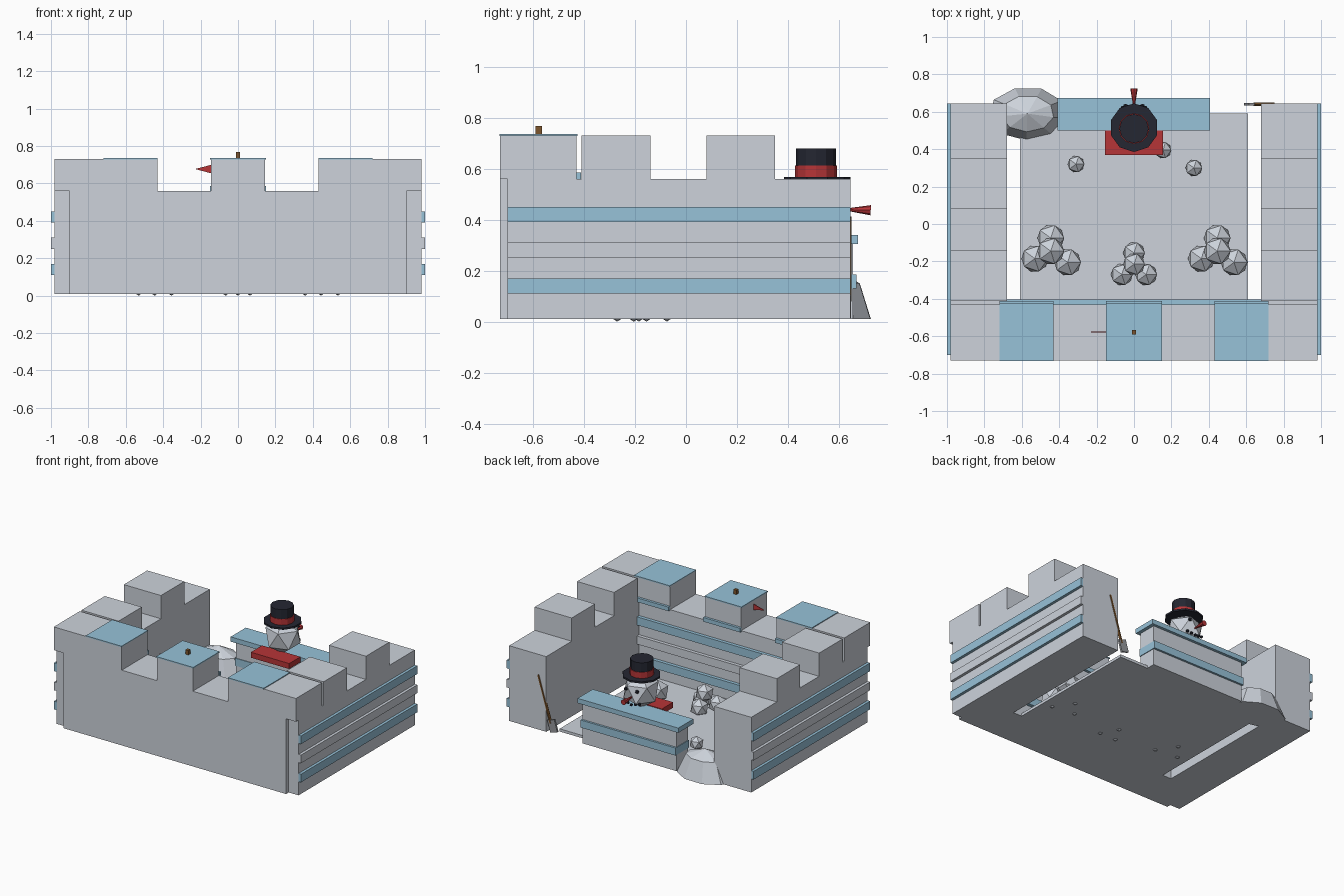
import bpy, math
from mathutils import Vector

if "Cube" in bpy.data.objects:
    bpy.data.objects.remove(bpy.data.objects["Cube"], do_unlink=True)


def material(name, r, g, b):
    m = bpy.data.materials.new(name)
    m.use_nodes = True
    m.diffuse_color = (r, g, b, 1)
    m.node_tree.nodes["Principled BSDF"].inputs["Base Color"].default_value = (r, g, b, 1)
    return m


SNOW = material("snow", 0.61, 0.65, 0.71)
ICE = material("ice_blue", 0.31, 0.54, 0.69)
RED = material("red", 0.47, 0.035, 0.038)
COAL = material("coal_black", 0.018, 0.02, 0.032)
WOOD = material("wood_brown", 0.2, 0.09, 0.025)
METAL = material("metal_grey", 0.3, 0.31, 0.33)


def finish(name, mat):
    ob = bpy.context.object
    ob.name = name
    ob.data.materials.append(mat)
    return ob


def box(name, mat, x0, x1, y0, y1, z0, z1):
    bpy.ops.mesh.primitive_cube_add(size=1, location=((x0 + x1) / 2, (y0 + y1) / 2, (z0 + z1) / 2))
    ob = finish(name, mat)
    ob.scale = (abs(x1 - x0), y1 - y0, z1 - z0)
    return ob


def ball(name, mat, x, y, z, r):
    bpy.ops.mesh.primitive_ico_sphere_add(subdivisions=1, radius=r, location=(x, y, z))
    return finish(name, mat)


def cone(name, mat, start, end, r0, r1, sides):
    a, b = Vector(start), Vector(end)
    bpy.ops.mesh.primitive_cone_add(vertices=sides, radius1=r0, radius2=r1,
                                    depth=(b - a).length, location=(a + b) / 2)
    ob = finish(name, mat)
    ob.rotation_euler = (b - a).to_track_quat('Z', 'Y').to_euler()
    return ob


def mesh(name, mat, verts, faces):
    me = bpy.data.meshes.new(name)
    me.from_pydata(verts, [], faces)
    me.materials.append(mat)
    ob = bpy.data.objects.new(name, me)
    bpy.context.collection.objects.link(ob)
    return ob


BASE, LOW, TOP = 0.01, 0.56, 0.73
BANDS = [("lower_band", ICE, 0.11), ("middle_band", SNOW, 0.25), ("upper_band", ICE, 0.39)]

# Floor and front wall
box("floor", SNOW, -0.61, 0.61, -0.45, 0.59, BASE, 0.03)
box("front_wall", SNOW, -0.9, 0.9, -0.73, -0.43, BASE, LOW)
for name, mat, z in BANDS:
    box("front_inner_" + name, mat, -0.68, 0.68, -0.43, -0.405, z, z + 0.06)

# Front merlons with ice caps and inner ledges
for name, x0, x1, c0, c1 in (("right", -0.98, -0.43, -0.72, -0.43),
                             ("middle", -0.145, 0.145, -0.15, 0.15),
                             ("left", 0.43, 0.98, 0.43, 0.72)):
    box(name + "_front_merlon", SNOW, x0, x1, -0.73, -0.43, LOW, TOP)
    box(name + "_merlon_cap", ICE, c0, c1, -0.732, -0.426, TOP - 0.002, TOP + 0.006)
    box(name + "_merlon_ledge", ICE, c0, c1, -0.43, -0.412, LOW - 0.005, LOW + 0.025)

# Side walls, mirrored
for side, s in (("right", -1), ("left", 1)):
    box(side + "_wall", SNOW, s * 0.68, s * 0.98, -0.7, 0.645, BASE, LOW)
    for i, (y0, y1) in enumerate(((-0.41, -0.14), (0.08, 0.35))):
        box(f"{side}_merlon_{i}", SNOW, s * 0.68, s * 0.98, y0, y1, LOW, TOP)
    for name, mat, z in BANDS:
        box(f"{side}_{name}", mat, s * 0.975, s, -0.7, 0.645, z, z + 0.06)

# Low back wall
box("back_wall", SNOW, -0.38, 0.38, 0.52, 0.655, BASE, 0.31)
box("back_counter", ICE, -0.41, 0.405, 0.5, 0.675, 0.305, 0.34)
box("back_band", ICE, -0.385, 0.385, 0.515, 0.67, 0.13, 0.185)

# Snow mound: rings of a squashed dome
N = 9
verts = [(-0.57 + 0.21 * k * math.cos(math.tau * i / N + 0.5),
          0.59 + 0.143 * k * math.sin(math.tau * i / N + 0.5), z)
         for k, z in ((1, BASE), (0.68, 0.15)) for i in range(N)]
verts.append((-0.57, 0.59, 0.2))
faces = [tuple(reversed(range(N)))]
for i in range(N):
    j = (i + 1) % N
    faces += [(i, j, N + j, N + i), (N + i, N + j, 2 * N)]
mesh("snow_mound", SNOW, verts, faces)

# Snowball piles and loose snowballs
for side, x in (("right", -0.445), ("left", 0.445)):
    for i, (dx, y, z) in enumerate(((0, -0.075, 0.08), (-0.085, -0.185, 0.08),
                                    (0.09, -0.205, 0.08), (0, -0.145, 0.19))):
        ball(f"{side}_pile_snowball_{i}", SNOW, x + dx, y, z, 0.08)
for i, (x, y, z) in enumerate(((0, -0.155, 0.065), (-0.065, -0.27, 0.065),
                               (0.065, -0.27, 0.065), (0, -0.215, 0.15))):
    ball(f"middle_pile_snowball_{i}", SNOW, x, y, z, 0.065)
for i, (x, y) in enumerate(((-0.31, 0.32), (0.32, 0.3), (0.155, 0.395))):
    ball(f"loose_snowball_{i}", SNOW, x, y, 0.07, 0.05)

# Snowman head, facing backwards
ball("snowman_head", SNOW, 0, 0.52, 0.455, 0.13)
cone("nose", RED, (0, 0.62, 0.44), (0, 0.725, 0.437), 0.003, 0.02, 8)
for s in (-1, 1):
    ball("eye", COAL, s * 0.045, 0.63, 0.49, 0.014)
for i in range(-2, 3):
    ball("mouth_coal", COAL, i * 0.03, 0.632 - 0.005 * abs(i), 0.385 + 0.007 * abs(i), 0.012)
box("scarf", RED, -0.155, 0.155, 0.37, 0.5, 0.305, 0.345)

# Top hat
cone("hat_brim", COAL, (0, 0.515, 0.555), (0, 0.515, 0.568), 0.13, 0.13, 10)
cone("hat_band", RED, (0, 0.51, 0.565), (0, 0.51, 0.612), 0.082, 0.082, 12)
cone("hat_crown", COAL, (0, 0.51, 0.61), (0, 0.51, 0.68), 0.078, 0.078, 12)

# Flag pole stub and pennant
box("flag_pole", WOOD, -0.012, 0.012, -0.59, -0.566, 0.6, 0.768)
verts = [(x, y, z) for y in (-0.579, -0.574)
         for x, z in ((-0.14, 0.7), (-0.14, 0.653), (-0.23, 0.677))]
mesh("pennant", RED, verts, [(0, 2, 1), (3, 4, 5), (0, 1, 4, 3), (1, 2, 5, 4), (2, 0, 3, 5)])

# Shovel leaning on the left wall end
cone("shovel_handle", WOOD, (0.645, 0.64, 0.08), (0.745, 0.64, 0.41), 0.01, 0.01, 6)
blade = box("shovel_blade", METAL, 0.6, 0.66, 0.633, 0.647, 0.02, 0.11)
blade.rotation_euler.y = 0.29
